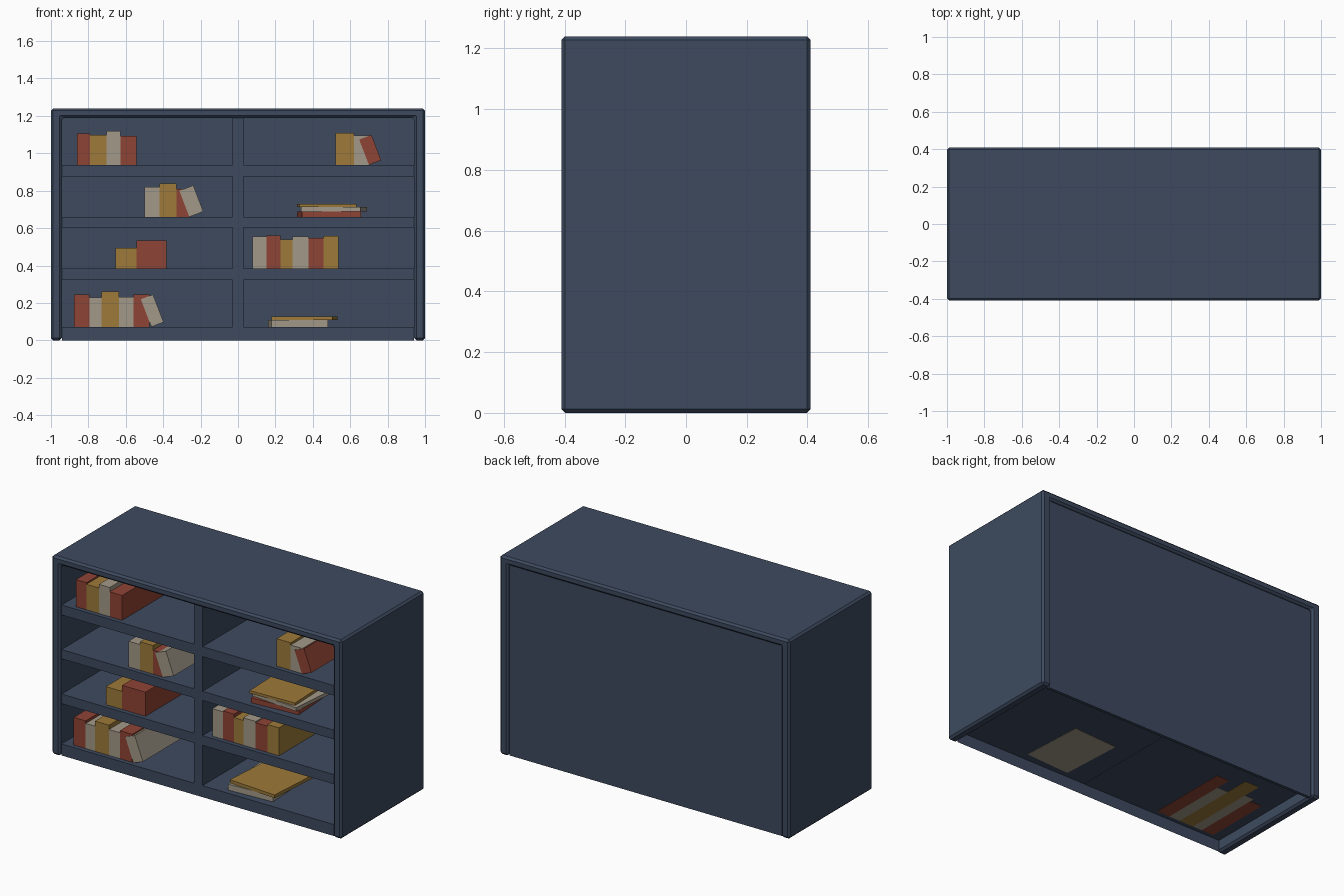
import bpy, bmesh, math
from mathutils import Matrix

if "Cube" in bpy.data.objects:
    bpy.data.objects.remove(bpy.data.objects["Cube"])


def material(name, r, g, b):
    lin = [((c / 255 + 0.055) / 1.055) ** 2.4 for c in (r, g, b)]
    m = bpy.data.materials.new(name)
    m.diffuse_color = (*lin, 1)
    m.use_nodes = True
    m.node_tree.nodes["Principled BSDF"].inputs["Base Color"].default_value = m.diffuse_color
    return m


NAVY = material("navy paint", 61, 74, 95)
COLOURS = {
    "r": ("red", material("brick red cover", 143, 68, 53)),
    "y": ("ochre", material("ochre cover", 157, 122, 58)),
    "w": ("cream", material("cream cover", 162, 153, 136)),
}


def finish(name, bm, mat):
    bmesh.ops.recalc_face_normals(bm, faces=bm.faces)
    mesh = bpy.data.meshes.new(name)
    bm.to_mesh(mesh)
    bm.free()
    mesh.materials.append(mat)
    ob = bpy.data.objects.new(name, mesh)
    bpy.context.collection.objects.link(ob)
    return ob


def box(name, x, y, z, mat, turn=None):
    """Box from (min, max) ranges, optionally turned by a matrix."""
    bm = bmesh.new()
    bmesh.ops.create_cube(bm, size=1)
    for v in bm.verts:
        for i, (lo, hi) in enumerate((x, y, z)):
            v.co[i] = lo if v.co[i] < 0 else hi
    if turn:
        bm.transform(turn)
    return finish(name, bm, mat)


def extruded(name, profile, y0, y1, mat, closed=True):
    """Extrude an xz profile along y."""
    bm = bmesh.new()
    face = bm.faces.new([bm.verts.new((x, y0, z)) for x, z in profile])
    ext = bmesh.ops.extrude_face_region(bm, geom=[face])
    for g in ext["geom"]:
        if isinstance(g, bmesh.types.BMVert):
            g.co.y = y1
    if face.is_valid and not any(len(e.link_faces) > 1 for e in face.edges):
        bm.faces.new(list(face.verts))
    return finish(name, bm, mat)


# Outer frame: sides and top in one chamfered arch
W, H, D, IN, TOP = 1.0, 1.24, 0.41, 0.942, 1.19
frame = extruded("outer_frame", [(-W, 0), (-W, H), (W, H), (W, 0),
                                 (IN, 0), (IN, TOP), (-IN, TOP), (-IN, 0)],
                 -D, D, NAVY)
bev = frame.modifiers.new("chamfer", 'BEVEL')
bev.width = 0.012
bev.segments = 1
bev.limit_method = 'ANGLE'

# Inset back panel, centre divider and shelves
FRONT, BACK = -0.393, 0.393
box("back_panel", (-IN, IN), (0.375, BACK), (0, TOP), NAVY)
box("centre_divider", (-0.03, 0.03), (FRONT, 0.38), (0.07, TOP), NAVY)
for i, (lo, hi) in enumerate([(0.323, 0.383), (0.603, 0.66), (0.876, 0.938)]):
    box(f"shelf_{i + 1}", (-IN, IN), (FRONT, 0.38), (lo, hi), NAVY)

# Bottom shelf: thin floor folded down into a front board, open below
bm = bmesh.new()
rows = [[bm.verts.new((x, y, z)) for x in (-IN, IN)]
        for y, z in ((FRONT, 0), (FRONT, 0.0715), (0.38, 0.0715))]
for a, b in zip(rows, rows[1:]):
    bm.faces.new((a[0], a[1], b[1], b[0]))
finish("bottom_shelf", bm, NAVY)

# Upright books: shelf height, start x, then (colour, end x, top z, back y)
BOOK_FRONT = -0.365
uprights = [
    ("top_left", 0.938, -0.862, [("r", -0.79, 1.107, 0.10), ("y", -0.704, 1.097, 0.18),
                                 ("w", -0.629, 1.12, 0.12), ("r", -0.544, 1.093, 0.18)]),
    ("top_right", 0.938, 0.522, [("y", 0.619, 1.109, 0.15), ("w", 0.70, 1.095, 0.12)]),
    ("upper_left", 0.66, -0.50, [("w", -0.42, 0.82, 0.10), ("y", -0.33, 0.838, 0.16),
                                 ("r", -0.26, 0.809, 0.12)]),
    ("lower_left", 0.383, -0.656, [("y", -0.544, 0.495, 0.08), ("r", -0.383, 0.533, 0.16)]),
    ("lower_right", 0.383, 0.078, [("w", 0.153, 0.554, 0.08), ("r", 0.228, 0.56, 0.14),
                                   ("y", 0.292, 0.538, 0.10), ("w", 0.378, 0.554, 0.12),
                                   ("r", 0.458, 0.546, 0.10), ("y", 0.538, 0.557, 0.16)]),
    ("bottom_left", 0.07, -0.878, [("r", -0.795, 0.244, 0.05), ("w", -0.731, 0.228, 0.08),
                                   ("y", -0.635, 0.26, 0.20), ("w", -0.56, 0.233, 0.05),
                                   ("r", -0.474, 0.246, 0.15)]),
]
for place, z, x, books in uprights:
    for i, (c, x1, top, back) in enumerate(books):
        name, mat = COLOURS[c]
        box(f"{place}_{name}_book_{i + 1}", (x, x1), (BOOK_FRONT, back), (z, top), mat)
        x = x1

# Leaning books: pivot at the lower left corner, top tipped to the left
for place, c, x, z, thick, tall in [("top_right", "r", 0.70, 0.938, 0.07, 0.145),
                                    ("upper_left", "w", -0.26, 0.66, 0.08, 0.15),
                                    ("bottom_left", "w", -0.463, 0.072, 0.07, 0.158)]:
    name, mat = COLOURS[c]
    turn = Matrix.Translation((x, 0, z)) @ Matrix.Rotation(math.radians(-21), 4, 'Y')
    box(f"{place}_leaning_{name}_book", (0, thick), (BOOK_FRONT - 0.004, 0.1),
        (0, tall), mat, turn)

# Flat stacks: (colour, centre x, width, bottom z, top z, turn in degrees)
for place, books in [
    ("upper_right", [("r", 0.486, 0.315, 0.66, 0.69, 4), ("w", 0.512, 0.32, 0.69, 0.713, -5),
                     ("y", 0.475, 0.305, 0.713, 0.73, 2)]),
    ("bottom_right", [("w", 0.32, 0.30, 0.07, 0.108, 3), ("y", 0.356, 0.325, 0.108, 0.128, -4)]),
]:
    for c, x, w, z0, z1, deg in books:
        name, mat = COLOURS[c]
        turn = Matrix.Translation((x, -0.155, 0)) @ Matrix.Rotation(math.radians(deg), 4, 'Z')
        box(f"{place}_flat_{name}_book", (-w / 2, w / 2), (-0.195, 0.195), (z0, z1), mat, turn)
